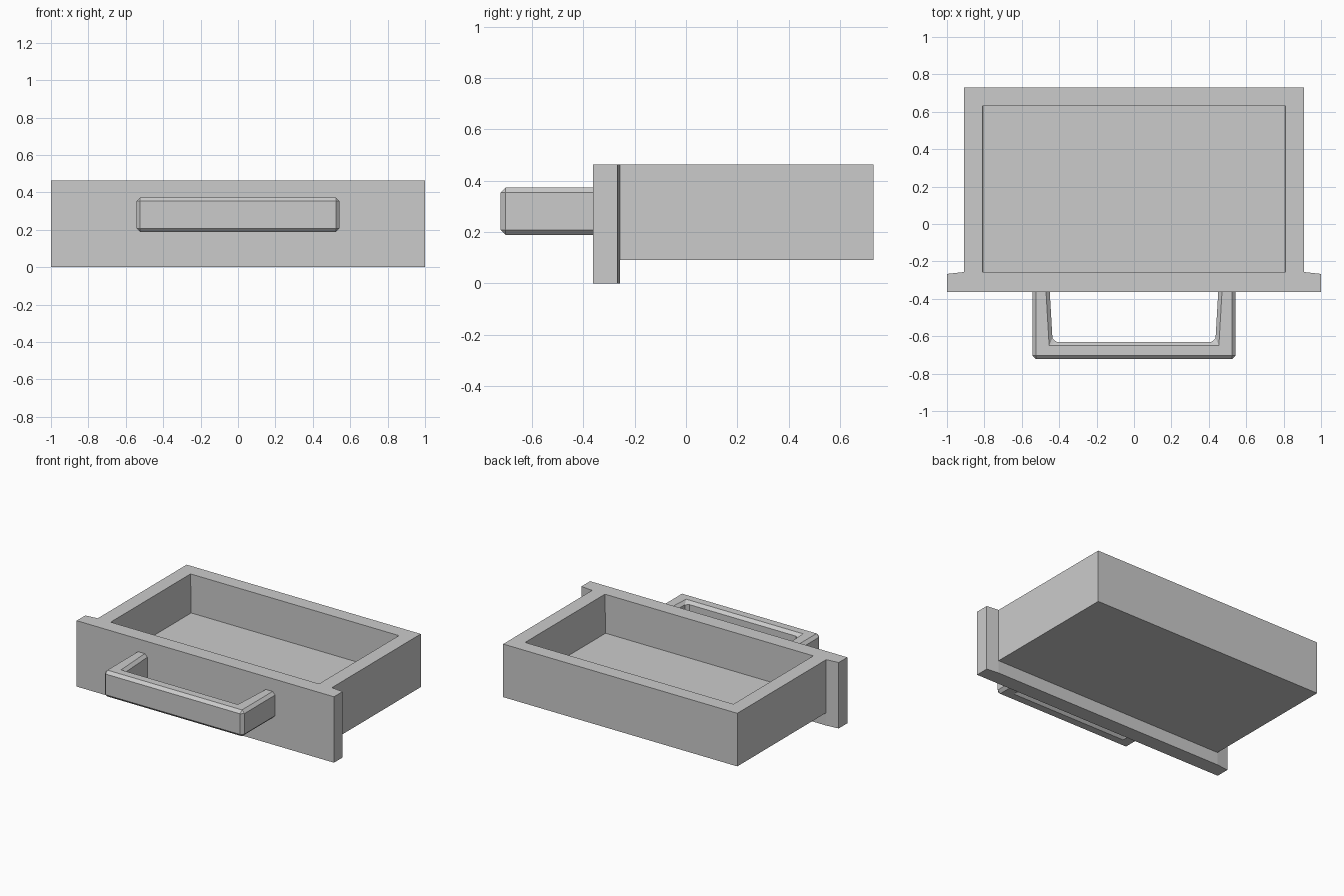
import bpy, bmesh

if "Cube" in bpy.data.objects:
    bpy.data.objects.remove(bpy.data.objects["Cube"])


def finish(bm, name):
    bmesh.ops.recalc_face_normals(bm, faces=bm.faces)
    mesh = bpy.data.meshes.new(name)
    bm.to_mesh(mesh)
    bm.free()
    obj = bpy.data.objects.new(name, mesh)
    bpy.context.collection.objects.link(obj)
    return obj


def prism(name, half_profile, z0, z1):
    """Extrude a plan outline, mirrored in x, from z0 up to z1."""
    outline = half_profile + [(-x, y) for x, y in reversed(half_profile)]
    bm = bmesh.new()
    face = bm.faces.new([bm.verts.new((x, y, z0)) for x, y in outline])
    ext = bmesh.ops.extrude_face_region(bm, geom=[face])["geom"]
    verts = [g for g in ext if isinstance(g, bmesh.types.BMVert)]
    bmesh.ops.translate(bm, verts=verts, vec=(0, 0, z1 - z0))
    return finish(bm, name)


# Front panel, its back edge tapering slightly toward the sides
BACK = -0.257
prism("front_panel", [(1, -0.363), (1, -0.267), (0.91, BACK)], 0, 0.463)

# Open tray: outer bottom, outer rim, inner rim and inner floor rings
bm = bmesh.new()
rings = []
for w, y1, z in [(0.91, 0.73, 0.09), (0.91, 0.73, 0.463),
                 (0.81, 0.63, 0.463), (0.805, 0.63, 0.19)]:
    rings.append([bm.verts.new(p) for p in
                  [(w, BACK, z), (w, y1, z), (-w, y1, z), (-w, BACK, z)]])
for a, b in zip(rings, rings[1:]):
    for i in range(3):
        bm.faces.new([a[i], a[i + 1], b[i + 1], b[i]])
bm.faces.new(rings[0])
bm.faces.new(rings[3])
finish(bm, "drawer_tray")

# Pull handle: U-shaped bar with chamfered edges, ends set into the panel
handle = prism("pull_handle", [(0.435, -0.63), (0.452, -0.335),
                               (0.543, -0.335), (0.543, -0.723)], 0.188, 0.373)
bevel = handle.modifiers.new("chamfer", "BEVEL")
bevel.width = 0.02
bevel.segments = 1
bevel.limit_method = 'ANGLE'
